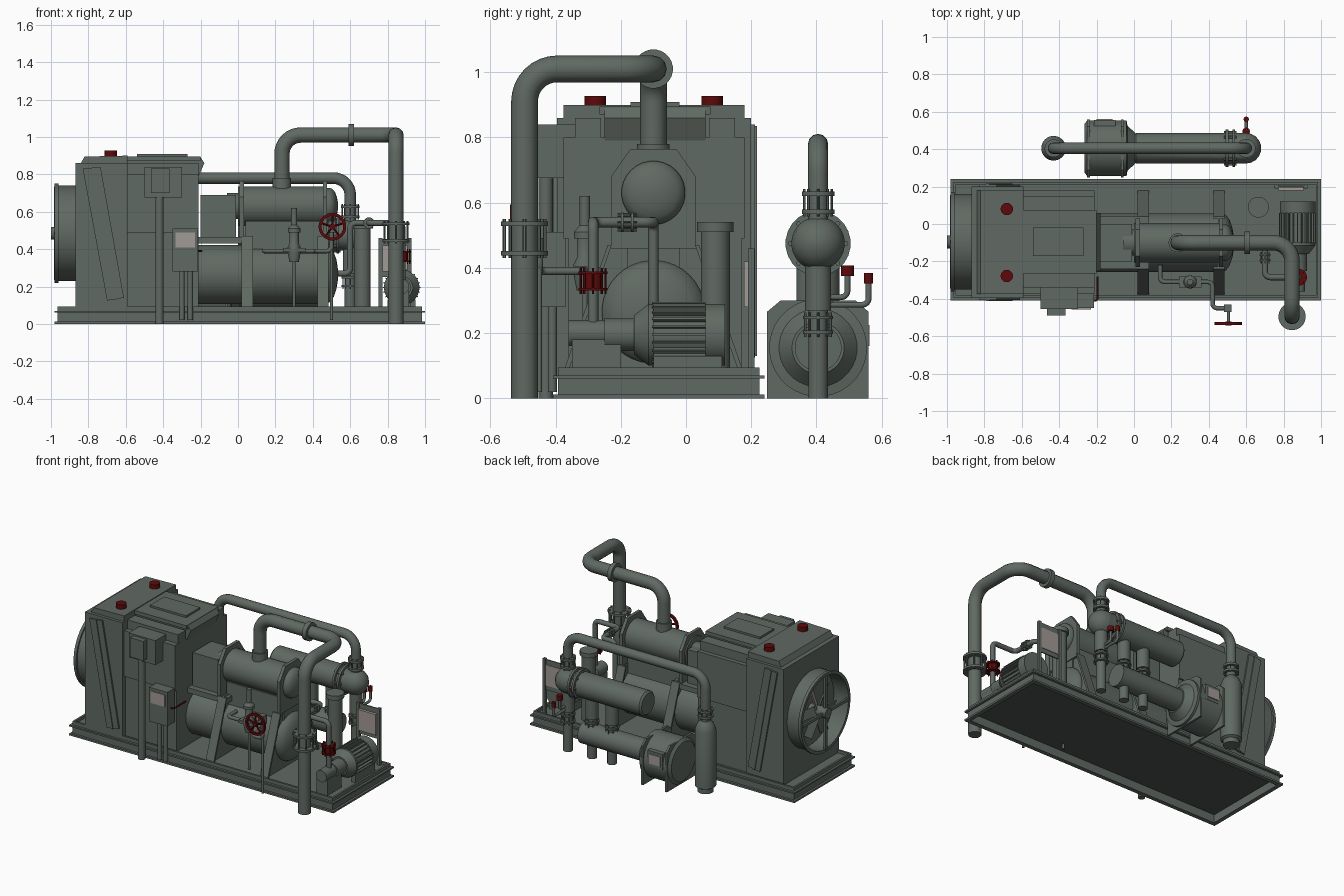
import bpy, bmesh, math
from mathutils import Vector, Matrix

cube = bpy.data.objects.get("Cube")
if cube:
    bpy.data.objects.remove(cube)


def material(name, rgb):
    m = bpy.data.materials.new(name)
    m.use_nodes = True
    m.diffuse_color = (*rgb, 1)
    m.node_tree.nodes["Principled BSDF"].inputs["Base Color"].default_value = (*rgb, 1)
    return m


GREEN = material("grey green paint", (0.118, 0.142, 0.125))
DARK = material("dark underside", (0.07, 0.084, 0.074))
RED = material("dark red", (0.11, 0.003, 0.003))
PALE = material("pale plate", (0.36, 0.325, 0.305))
X, Y, Z = Vector((1, 0, 0)), Vector((0, 1, 0)), Vector((0, 0, 1))
made = []


def add(name, data, mat):
    ob = bpy.data.objects.new(name, data)
    data.materials.append(mat)
    bpy.context.collection.objects.link(ob)
    made.append(ob)
    return ob


def from_bmesh(name, bm, mat):
    bmesh.ops.recalc_face_normals(bm, faces=bm.faces)
    me = bpy.data.meshes.new(name)
    bm.to_mesh(me)
    bm.free()
    return add(name, me, mat)


def box(name, xs, ys, zs, mat=GREEN):
    lo, hi = Vector((xs[0], ys[0], zs[0])), Vector((xs[1], ys[1], zs[1]))
    bm = bmesh.new()
    bmesh.ops.create_cube(bm, size=1, matrix=Matrix.Translation((lo + hi) / 2) @ Matrix.Diagonal((*(hi - lo), 1)))
    return from_bmesh(name, bm, mat)


def prism(name, outline, axis, a, b, mat=GREEN):
    # Outline is (x, z) when extruded along y, and (y, z) when extruded along x
    bm = bmesh.new()
    vs = [bm.verts.new((u, a, v) if axis == Y else (a, u, v)) for u, v in outline]
    face = bm.faces.new(vs)
    new = bmesh.ops.extrude_face_region(bm, geom=[face])["geom"]
    bmesh.ops.translate(bm, vec=axis * (b - a), verts=[g for g in new if isinstance(g, bmesh.types.BMVert)])
    return from_bmesh(name, bm, mat)


def lathe(name, origin, axis, profile, mat=GREEN, segs=28, closed=False):
    # Profile is (distance along axis, radius)
    rot = Z.rotation_difference(axis)
    bm, rings = bmesh.new(), []
    for d, r in profile:
        rings.append([bm.verts.new(Vector(origin) + rot @ Vector((r * math.cos(t), r * math.sin(t), d)))
                      for t in (2 * math.pi * (i + 0.5) / segs for i in range(segs))])
    pairs = list(zip(rings, rings[1:])) + ([(rings[-1], rings[0])] if closed else [])
    for p, q in pairs:
        for i in range(segs):
            j = (i + 1) % segs
            bm.faces.new((p[i], p[j], q[j], q[i]))
    if not closed:
        bm.faces.new(rings[0])
        bm.faces.new(rings[-1])
    return from_bmesh(name, bm, mat)


def rod(name, origin, axis, length, r, mat=GREEN, segs=24):
    return lathe(name, origin, axis, [(0, r), (length, r)], mat, segs)


def dome(d, r, depth):
    return [(d + depth * math.sin(t), r * math.cos(t)) for t in (0, 0.35, 0.7, 1.05, 1.35, 1.53)]


def pipe(name, pts, r, bend=0.06, mat=GREEN):
    pts = [Vector(p) for p in pts]
    path = [pts[0]]
    for a, b, c in zip(pts, pts[1:], pts[2:]):
        u, v = (a - b).normalized(), (c - b).normalized()
        for k in range(9):
            t = k * math.pi / 16
            path.append(b + bend * (u * (1 - math.sin(t)) + v * (1 - math.cos(t))))
    path.append(pts[-1])
    cu = bpy.data.curves.new(name, "CURVE")
    cu.dimensions, cu.bevel_depth, cu.bevel_resolution, cu.use_fill_caps = "3D", r, 4, True
    sp = cu.splines.new("POLY")
    sp.points.add(len(path) - 1)
    for p, co in zip(sp.points, path):
        p.co = (*co, 1)
    return add(name, cu, mat)


def flanges(name, at, axis, r, gap, mat=GREEN, thick=0.014):
    # Bolted pair of flanges either side of a joint
    at = Vector(at)
    for s in (-1, 1):
        rod(name, at + axis * (s * gap / 2 - thick / 2), axis, thick, r, mat)
    side = X if axis != X else Y
    for k in range(8):
        off = Matrix.Rotation(k * math.pi / 4, 3, axis) @ side * r * 0.85
        rod(name + "_bolt", at + off - axis * (gap / 2 + 0.015), axis, gap + 0.03, r * 0.08, mat, 6)


# Skid: edge channels, deck and rim
box("skid_deck", (-0.96, 0.98), (-0.385, 0.225), (0.06, 0.075))
box("skid_underside", (-0.95, 0.97), (-0.375, 0.215), (0.052, 0.06), DARK)
for zs, grow in (((0, 0.012), 0), ((0.012, 0.06), -0.015), ((0.06, 0.07), 0), ((0.07, 0.094), -0.015)):
    x0, x1, y0, y1 = -0.98 - grow, 1.0 + grow, -0.408 - grow, 0.24 + grow
    w = 0.028 + grow
    box("skid_side", (x0, x1), (y0, y0 + w), zs)
    box("skid_side", (x0, x1), (y1 - w, y1), zs)
    box("skid_end", (x0, x0 + w), (y0, y1), zs)
    box("skid_end", (x1 - w, x1), (y0, y1), zs)

# Radiator housing, slanted side ribs and fill caps
prism("radiator_housing", [(-0.87, 0.07), (-0.87, 0.86), (-0.59, 0.86), (-0.59, 0.07)], Y, -0.395, 0.2)
prism("radiator_top", [(-0.84, 0.86), (-0.82, 0.895), (-0.59, 0.9), (-0.59, 0.86)], Y, -0.375, 0.18)
for y0, y1 in ((-0.406, -0.395), (0.2, 0.211)):
    prism("radiator_rib", [(-0.83, 0.83), (-0.735, 0.84), (-0.61, 0.14), (-0.70, 0.125)], Y, y0, y1)
    prism("radiator_rib_web", [(-0.79, 0.835), (-0.775, 0.835), (-0.65, 0.13), (-0.665, 0.13)], Y, y0 - 0.006, y1 + 0.006)
for y in (0.08, -0.278):
    rod("fill_cap", (-0.68, y, 0.89), Z, 0.037, 0.033, RED)

# Fan shroud, guard and blades
fan = Vector((-0.87, -0.095, 0.485))
lathe("fan_shroud", fan, -X, [(0, 0.255), (0.09, 0.255), (0.09, 0.266), (0.11, 0.266), (0.11, 0.245), (0, 0.245)], closed=True, segs=40)
rod("fan_hub", fan, -X, 0.13, 0.035)
box("fan_guard_bar", (-0.985, -0.972), (-0.345, 0.155), (0.475, 0.495))
box("fan_guard_bar", (-0.985, -0.972), (-0.105, -0.085), (0.235, 0.735))
for k in range(6):
    blade = box("fan_blade", (-0.005, 0.005), (-0.03, 0.03), (0.03, 0.18), PALE if k == 0 else GREEN)
    blade.matrix_world = (Matrix.Translation(fan - X * 0.05) @ Matrix.Rotation(k * math.pi / 3 - 0.4, 4, "X")
                          @ Matrix.Rotation(0.5, 4, "Z"))

# Engine enclosure and flared hood
box("engine_lower_body", (-0.59, -0.21), (-0.36, 0.17), (0.07, 0.5))
box("engine_upper_body", (-0.59, -0.21), (-0.375, 0.18), (0.49, 0.8))
prism("hood", [(-0.59, 0.78), (-0.59, 0.89), (-0.2, 0.89), (-0.18, 0.86), (-0.21, 0.79)], Y, -0.25, 0.06)
box("hood_lid", (-0.59, -0.2), (-0.265, 0.075), (0.87, 0.895))
box("hood_hatch", (-0.54, -0.27), (-0.17, -0.02), (0.89, 0.908))
for y0, y1 in ((0.07, 0.15), (-0.34, -0.26)):
    box("hood_shoulder", (-0.59, -0.21), (y0, y1), (0.78, 0.86))

# Control boxes with their conduits
box("upper_control_box", (-0.5, -0.3), (-0.455, -0.32), (0.675, 0.84))
box("control_box_switch", (-0.465, -0.365), (-0.49, -0.455), (0.7, 0.83))
rod("upper_conduit", (-0.42, -0.43, 0), Z, 0.69, 0.022)
box("lower_control_box", (-0.35, -0.215), (-0.45, -0.37), (0.28, 0.51))
box("control_box_label", (-0.335, -0.23), (-0.456, -0.45), (0.41, 0.49), PALE)
for x in (-0.3, -0.255):
    rod("lower_conduit", (x, -0.41, 0.02), Z, 0.27, 0.014)
pipe("red_cable", [(-0.215, -0.41, 0.39), (-0.195, -0.41, 0.39), (-0.195, -0.28, 0.39)], 0.005, 0.015, RED)

# Main lower vessel with sloping supports
lathe("main_vessel", (-0.21, -0.1, 0.265), X, [(0, 0.158), (0.68, 0.158)] + dome(0.68, 0.158, 0.065), segs=36)
for x in (0.05, 0.455):
    prism("support_web", [(-0.37, 0.07), (-0.235, 0.47), (0.035, 0.47), (0.17, 0.07)], X, x - 0.006, x + 0.006)
    for s in (-1, 1):
        edge = [(0.28, 0.07), (0.14, 0.47), (0.128, 0.47), (0.265, 0.07)]
        prism("support_flange", [(-0.1 + s * u, v) for u, v in edge], X, x - 0.03, x + 0.03)
box("vessel_shelf", (-0.21, 0.08), (-0.24, 0.04), (0.43, 0.465))
box("vessel_saddle", (0.04, 0.47), (-0.18, -0.02), (0.4, 0.55))

# Upper cylinder with end plates and coupling box
box("coupling_box", (-0.2, -0.01), (-0.2, 0.0), (0.45, 0.69))
lathe("upper_cylinder", (0, -0.1, 0.63), X, [(-0.06, 0.07), (0, 0.07), (0, 0.106), (0.47, 0.106), (0.47, 0.098)] + dome(0.49, 0.098, 0.045))
for x in (0.02, 0.465):
    prism("cylinder_end_plate", [(-0.23, 0.46), (-0.23, 0.68), (-0.17, 0.765), (-0.03, 0.765), (0.03, 0.68), (0.03, 0.46)], X, x - 0.011, x + 0.011)

# Overhead pipe from the cylinder to the ground
pipe("overhead_pipe", [(0.235, -0.1, 0.7), (0.235, -0.1, 1.01), (0.845, -0.1, 1.01), (0.845, -0.495, 1.01), (0.845, -0.495, 0)], 0.041, 0.1)
rod("riser_collar", (0.235, -0.1, 0.72), Z, 0.06, 0.05)
rod("overhead_flange", (0.59, -0.1, 1.01), X, 0.03, 0.06)
flanges("ground_pipe_flange", (0.845, -0.495, 0.49), Z, 0.073, 0.09)

# Electric motor with cooling fins, pump and feet
motor = Vector((0.875, 0, 0.195))
lathe("motor_body", motor, -Y, [(-0.12, 0.095), (-0.06, 0.095), (-0.06, 0.085), (0.1, 0.085), (0.1, 0.095), (0.115, 0.095),
                                (0.16, 0.06), (0.16, 0.05), (0.25, 0.05)])
for k in range(24):
    fin = box("motor_fin", (-0.003, 0.003), (-0.105, 0.06), (0.08, 0.1))
    fin.matrix_world = Matrix.Translation(motor) @ Matrix.Rotation(k * math.pi / 12, 4, "Y")
for x in (0.8, 0.92):
    box("motor_foot", (x, x + 0.03), (-0.1, 0.11), (0.07, 0.13))
rod("pump_body", (0.875, -0.36, 0.2), Y, 0.13, 0.04)
box("pump_stand", (0.835, 0.915), (-0.35, -0.2), (0.07, 0.18))

# Pump pipe, red valve and filter column
pipe("pump_pipe", [(0.88, -0.285, 0.2), (0.88, -0.285, 0.54), (0.7, -0.285, 0.54), (0.7, -0.1, 0.54),
                   (0.6, -0.1, 0.54), (0.6, -0.1, 0.27), (0.5, -0.1, 0.27)], 0.016, 0.03)
rod("red_valve", (0.88, -0.285, 0.335), Z, 0.05, 0.028, RED)
flanges("red_valve_flange", (0.88, -0.285, 0.36), Z, 0.045, 0.05, RED, 0.008)
flanges("pump_pipe_flange", (0.7, -0.18, 0.54), Y, 0.03, 0.03, thick=0.008)
lathe("filter_column", (0.665, 0.09, 0.07), Z, [(0, 0.045), (0.44, 0.045), (0.44, 0.056), (0.47, 0.056)])

# Gauge panel
for x in (0.762, 0.918):
    box("panel_post", (x - 0.01, x + 0.01), (0.19, 0.21), (0.07, 0.46))
box("panel_back", (0.765, 0.915), (0.196, 0.204), (0.25, 0.455))
box("panel_plate", (0.773, 0.907), (0.178, 0.207), (0.28, 0.42), PALE)

# Relief valve, handwheel and their small pipes
pipe("relief_pipe", [(0.14, -0.22, 0.39), (0.14, -0.31, 0.39), (0.42, -0.31, 0.39), (0.42, -0.45, 0.39), (0.5, -0.45, 0.39), (0.5, -0.45, 0.52)], 0.012, 0.025)
lathe("relief_valve", (0.3, -0.31, 0.33), Z, [(0, 0.025), (0.05, 0.035), (0.08, 0.035), (0.1, 0.025), (0.16, 0.025),
                                            (0.16, 0.034), (0.18, 0.034), (0.2, 0.016), (0.29, 0.016)])
box("relief_flange", (0.24, 0.36), (-0.34, -0.28), (0.385, 0.405))
for x, y, h in ((0.3, -0.31, 0.35), (0.5, -0.45, 0.4)):
    rod("drain_pipe", (x, y, 0.02), Z, h, 0.008)
box("handwheel_valve", (0.48, 0.52), (-0.47, -0.43), (0.49, 0.55))
hub = Vector((0.505, -0.532, 0.52))
rod("handwheel_stem", hub, Y, 0.08, 0.009)
lathe("handwheel_rim", hub, Y, [(-0.008, 0.058), (0.007, 0.058), (0.007, 0.074), (-0.008, 0.074)], RED, closed=True)
rod("handwheel_hub", hub - Y * 0.01, Y, 0.02, 0.016, RED)
for k in range(5):
    rod("handwheel_spoke", hub, Matrix.Rotation(k * math.tau / 5, 3, "Y") @ Z, 0.065, 0.006, RED, 8)

# Rear unit: accumulator, connecting pipe and upper receiver
B = 0.405
lathe("accumulator", (-0.43, B, 0), Z, [(0, 0.05), (0.03, 0.05), (0.04, 0.066), (0.42, 0.066), (0.46, 0.05), (0.48, 0.03), (0.5, 0.03)])
flanges("accumulator_flange", (-0.43, B, 0.53), Z, 0.048, 0.04)
pipe("rear_pipe", [(-0.43, B, 0.48), (-0.43, B, 0.78), (0.6, B, 0.78), (0.6, B, 0.48)], 0.031, 0.09)
flanges("rear_pipe_flange", (0.6, B, 0.6), Z, 0.05, 0.055)
lathe("rear_receiver", (0, B, 0.475), X, [(0, 0.07), (0.012, 0.082), (0.6, 0.082)] + dome(0.6, 0.082, 0.08))
flanges("receiver_flange", (0.515, B, 0.475), X, 0.1, 0.035)

# Rear lower cylinder, blower and vertical pipes
rod("rear_lower_cylinder", (0, B, 0.155), X, 0.48, 0.072)
lathe("blower", (-0.265, B, 0.155), X, [(0, 0.13), (0.015, 0.15), (0.225, 0.15), (0.23, 0.12), (0.275, 0.08)], segs=32)
for x in (-0.25, -0.07):
    prism("blower_plate", [(0.248, 0), (0.248, 0.265), (0.29, 0.3), (0.52, 0.3), (0.56, 0.265), (0.56, 0)], X, x, x + 0.014)
box("blower_terminal_box", (-0.215, -0.1), (0.5, 0.556), (0.14, 0.245))
box("blower_label", (-0.2, -0.115), (0.556, 0.562), (0.16, 0.225), PALE)
for x in (0.27, 0.42, 0.6):
    lathe("rear_downpipe", (x, B, 0), Z, [(0, 0.03), (0.27, 0.03), (0.27, 0.04), (0.45, 0.04)])
    flanges("downpipe_flange", (x, B, 0.225), Z, 0.046, 0.045, thick=0.01)
for y, z, r in ((0.495, 0.375, 0.02), (0.56, 0.352, 0.014)):
    pipe("rear_tap_pipe", [(0.6, B, z - 0.065), (0.6, y, z - 0.065), (0.6, y, z)], 0.009, 0.02)
    rod("rear_tap", (0.6, y, z), Z, 0.033, r, RED)

# Convert the pipes and smooth the rounded surfaces
bpy.ops.object.select_all(action="DESELECT")
for ob in made:
    ob.select_set(True)
bpy.context.view_layer.objects.active = made[0]
bpy.ops.object.convert(target="MESH")
bpy.ops.object.shade_smooth_by_angle(angle=math.radians(35))
